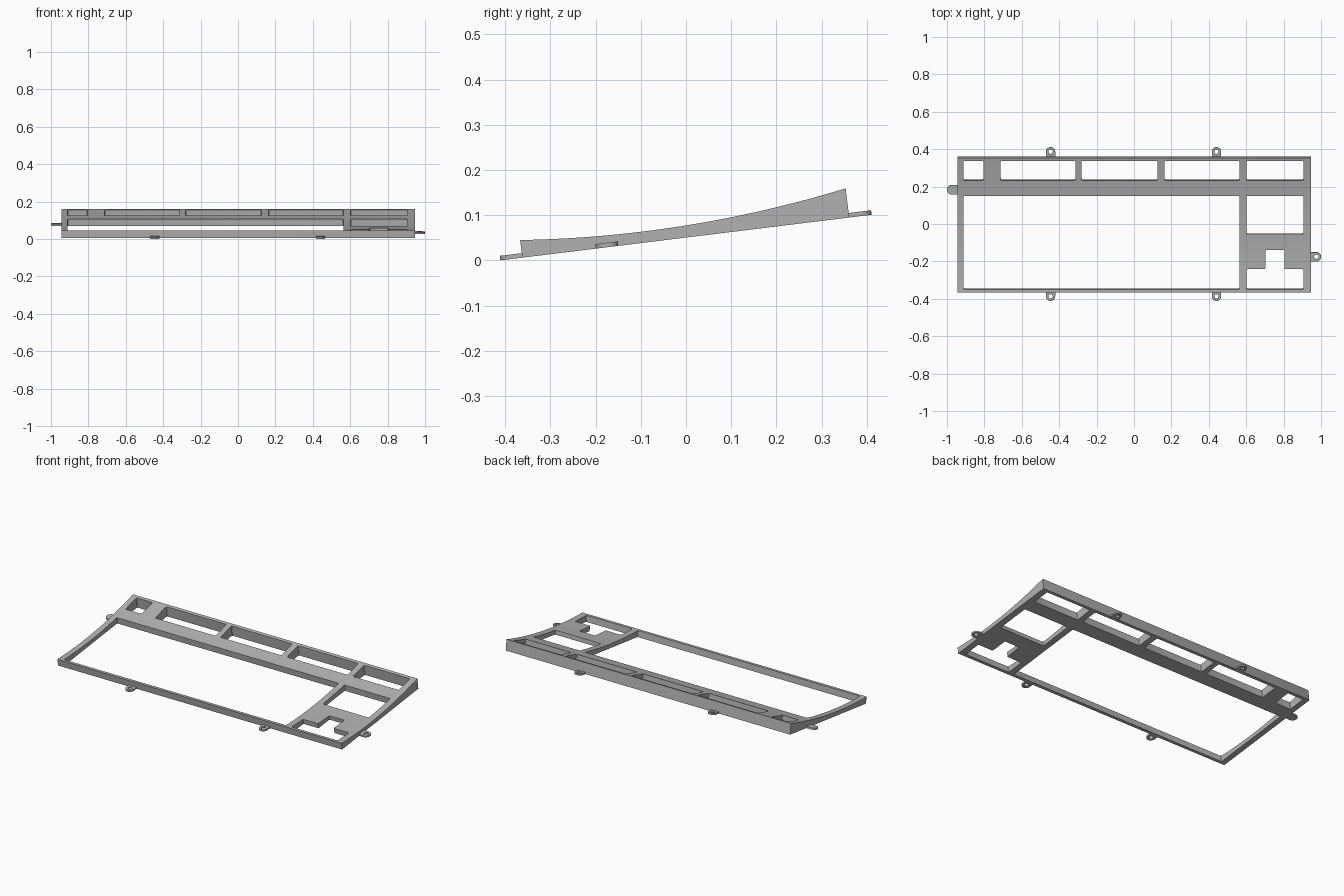
import bpy, bmesh, math
from mathutils import Vector, Matrix

if "Cube" in bpy.data.objects:
    bpy.data.objects.remove(bpy.data.objects["Cube"])

TILT = math.radians(7)
BASE = Matrix.Translation((0, 0, 0.0505)) @ Matrix.Rotation(TILT, 4, 'X')

grey = bpy.data.materials.new("grey_plastic")
grey.diffuse_color = (0.44, 0.44, 0.44, 1)
grey.use_nodes = True
grey.node_tree.nodes["Principled BSDF"].inputs["Base Color"].default_value = grey.diffuse_color


def add_prism(bm, outline, z0, z1):
    """Extrude a closed 2D outline between two heights."""
    face = bm.faces.new([bm.verts.new((x, y, z0)) for x, y in outline])
    ext = bmesh.ops.extrude_face_region(bm, geom=[face])
    verts = [g for g in ext["geom"] if isinstance(g, bmesh.types.BMVert)]
    bmesh.ops.translate(bm, vec=(0, 0, z1 - z0), verts=verts)


def to_object(bm, name):
    bmesh.ops.recalc_face_normals(bm, faces=bm.faces[:])
    me = bpy.data.meshes.new(name)
    bm.to_mesh(me)
    bm.free()
    me.materials.append(grey)
    ob = bpy.data.objects.new(name, me)
    bpy.context.collection.objects.link(ob)
    return ob


def cut(ob, cutter):
    """Subtract the cutter, bake the result and remove the cutter."""
    mod = ob.modifiers.new("cut", 'BOOLEAN')
    mod.operation, mod.solver, mod.object = 'DIFFERENCE', 'EXACT', cutter
    bpy.context.view_layer.objects.active = ob
    bpy.ops.object.modifier_apply(modifier=mod.name)
    bpy.data.objects.remove(cutter)


def finish(ob):
    ob.matrix_world = BASE
    bpy.ops.object.select_all(action='DESELECT')
    ob.select_set(True)
    bpy.context.view_layer.objects.active = ob
    bpy.ops.object.shade_smooth_by_angle(angle=math.radians(30))


def rounded(points, r=0.007, steps=3):
    """Round every corner of a polygon."""
    out = []
    pts = [Vector(p) for p in points]
    for i, p in enumerate(pts):
        a = p + (pts[i - 1] - p).normalized() * r
        b = p + (pts[(i + 1) % len(pts)] - p).normalized() * r
        for k in range(steps + 1):
            t = k / steps
            out.append(a * (1 - t) ** 2 + p * 2 * t * (1 - t) + b * t * t)
    return out


def rect(x0, x1, y0, y1):
    return [(x0, y0), (x1, y0), (x1, y1), (x0, y1)]


# Wedge body: flat underside, concave top, extruded across the width
HALF, FRONT, BACK, N = 0.945, -0.365, 0.364, 24
profile = [(FRONT, 0), (BACK, 0)]
for i in range(N + 1):
    v = BACK + (FRONT - BACK) * i / N
    profile.append((v, 0.0265 + 0.0355 * v + 0.193 * v * v))
bm = bmesh.new()
add_prism(bm, profile, -HALF, HALF)
for vert in bm.verts:
    y, z, x = vert.co
    vert.co = (x, y, z)
corners = [e for e in bm.edges
           if abs(e.verts[0].co.x - e.verts[1].co.x) < 1e-5
           and abs(e.verts[0].co.y - e.verts[1].co.y) < 1e-5]
bmesh.ops.bevel(bm, geom=corners, offset=0.005, segments=2, profile=0.5,
                affect='EDGES')
body = to_object(bm, "case_frame")

# Key openings: top row, main block, side block and arrow cluster
R0, R1, M0, M1 = 0.24, 0.347, -0.3476, 0.1565
openings = [rect(a, b, R0, R1) for a, b in
            ((-0.911, -0.804), (-0.713, -0.313), (-0.28, 0.125),
             (0.163, 0.564), (0.601, 0.906))]
openings += [
    rect(-0.911, 0.564, M0, M1),
    rect(0.601, 0.906, -0.0504, M1),
    [(0.601, M0), (0.906, M0), (0.906, -0.24), (0.804, -0.24),
     (0.804, -0.136), (0.702, -0.136), (0.702, -0.24), (0.601, -0.24)],
]
bm = bmesh.new()
for outline in openings:
    add_prism(bm, rounded(outline), -0.05, 0.15)
cut(body, to_object(bm, "opening_cutter"))
finish(body)

# Screw tabs: rounded lugs with a hole, flush with the underside
tabs = [("back_tab_left", -0.446, 0.389, 90), ("back_tab_right", 0.441, 0.389, 90),
        ("front_tab_left", -0.446, -0.389, -90), ("front_tab_right", 0.441, -0.389, -90),
        ("left_tab", -0.975, 0.185, 180), ("right_tab", 0.975, -0.176, 0)]
for name, x, y, angle in tabs:
    place = Matrix.Translation((x, y, 0)) @ Matrix.Rotation(math.radians(angle), 4, 'Z')
    lug = [(-0.037, -0.025)]
    for k in range(17):
        a = math.pi * (k / 16 - 0.5)
        lug.append((0.025 * math.cos(a), 0.025 * math.sin(a)))
    lug.append((-0.037, 0.025))
    hole = [(0.012 * math.cos(k * math.pi / 10), 0.012 * math.sin(k * math.pi / 10))
            for k in range(20)]
    bm = bmesh.new()
    add_prism(bm, lug, 0, 0.01)
    bm.transform(place)
    tab = to_object(bm, name)
    bm = bmesh.new()
    add_prism(bm, hole, -0.02, 0.03)
    bm.transform(place)
    cut(tab, to_object(bm, "screw_hole_cutter"))
    finish(tab)
